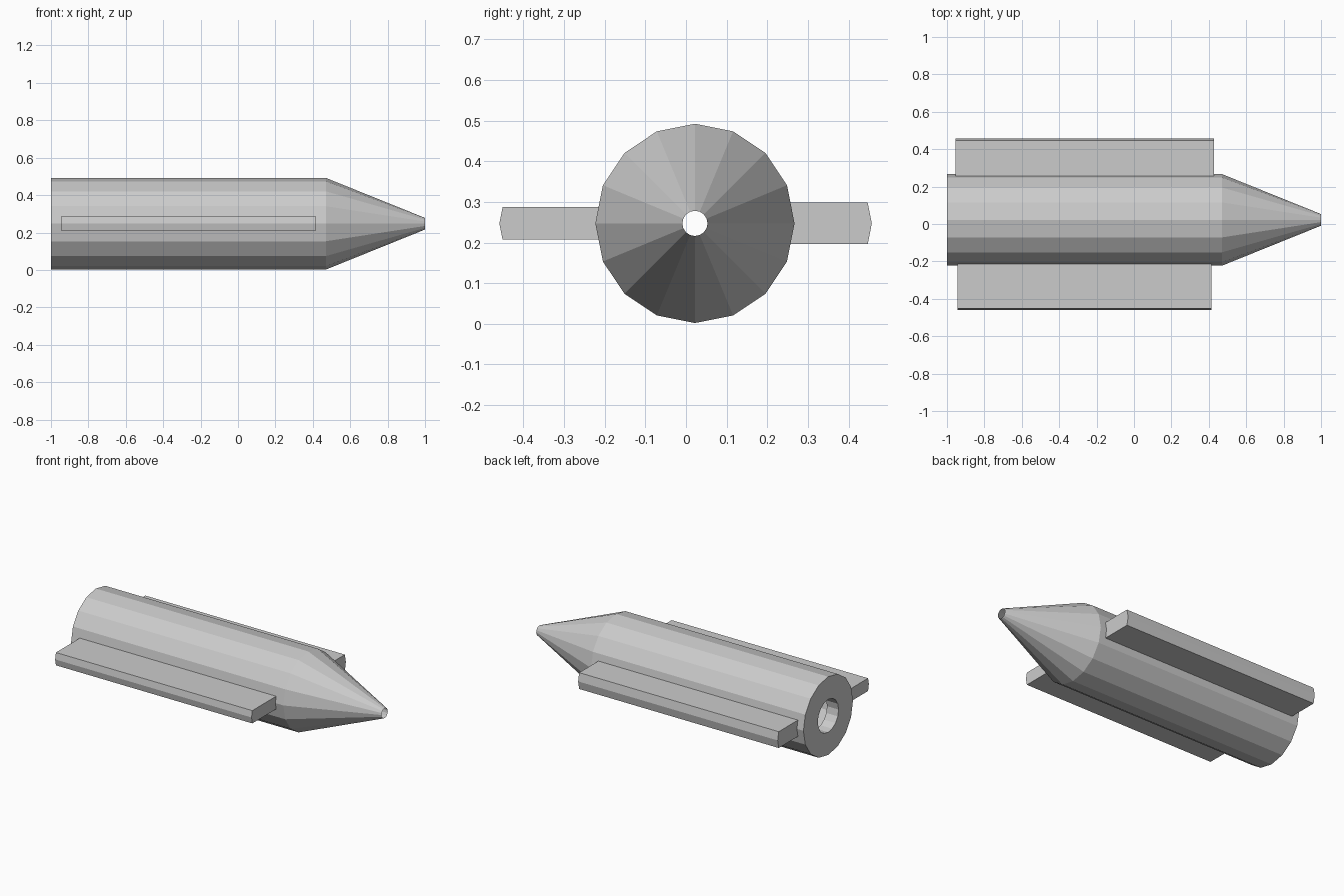
import bpy
import bmesh
from math import cos, sin, tan, pi

cube = bpy.data.objects.get("Cube")
if cube:
    bpy.data.objects.remove(cube, do_unlink=True)

SIDES = 16
AXIS_Y, AXIS_Z = 0.022, 0.247
RADIUS = 0.245

grey = bpy.data.materials.new("plain grey")
grey.use_nodes = True
colour = (0.6, 0.6, 0.6, 1)
grey.diffuse_color = colour
grey.node_tree.nodes["Principled BSDF"].inputs["Base Color"].default_value = colour


def finish(name, bm):
    mesh = bpy.data.meshes.new(name)
    bm.to_mesh(mesh)
    bm.free()
    mesh.materials.append(grey)
    obj = bpy.data.objects.new(name, mesh)
    bpy.context.collection.objects.link(obj)
    return obj


def lathe(name, profile):
    """Sweep (x, radius) points round the long axis; ends stay open."""
    bm = bmesh.new()
    rings = []
    for x, r in profile:
        rings.append([bm.verts.new((x, AXIS_Y + r * cos(2 * pi * i / SIDES),
                                    AXIS_Z + r * sin(2 * pi * i / SIDES)))
                      for i in range(SIDES)])
    for a, b in zip(rings, rings[1:]):
        for i in range(SIDES):
            j = (i + 1) % SIDES
            bm.faces.new((a[i], a[j], b[j], b[i]))
    return finish(name, bm)


def fin(name, side, x0, x1, half, tip):
    """Flat side fin with a shallow pointed outer edge."""
    slope = half * tan(pi / SIDES)
    root = AXIS_Y + side * (RADIUS - slope - 0.005)
    outline = [(root, -half), (tip - side * slope, -half), (tip, 0),
               (tip - side * slope, half), (root, half)]
    bm = bmesh.new()
    face = bm.faces.new([bm.verts.new((x0, y, AXIS_Z + z)) for y, z in outline])
    ext = bmesh.ops.extrude_face_region(bm, geom=[face], use_keep_orig=True)
    moved = [v for v in ext["geom"] if isinstance(v, bmesh.types.BMVert)]
    bmesh.ops.translate(bm, verts=moved, vec=(x1 - x0, 0, 0))
    bmesh.ops.recalc_face_normals(bm, faces=bm.faces)
    return finish(name, bm)


# Hollow body: open nose tip, cone, barrel, rear plate and short nozzle bore
lathe("body_shell", [(1, 0.031), (0.47, RADIUS), (-1, RADIUS),
                     (-1, 0.103), (-0.92, 0.103)])

# Side fins
fin("front_fin", -1, -0.945, 0.415, 0.04, -0.459)
fin("back_fin", 1, -0.955, 0.427, 0.051, 0.457)
